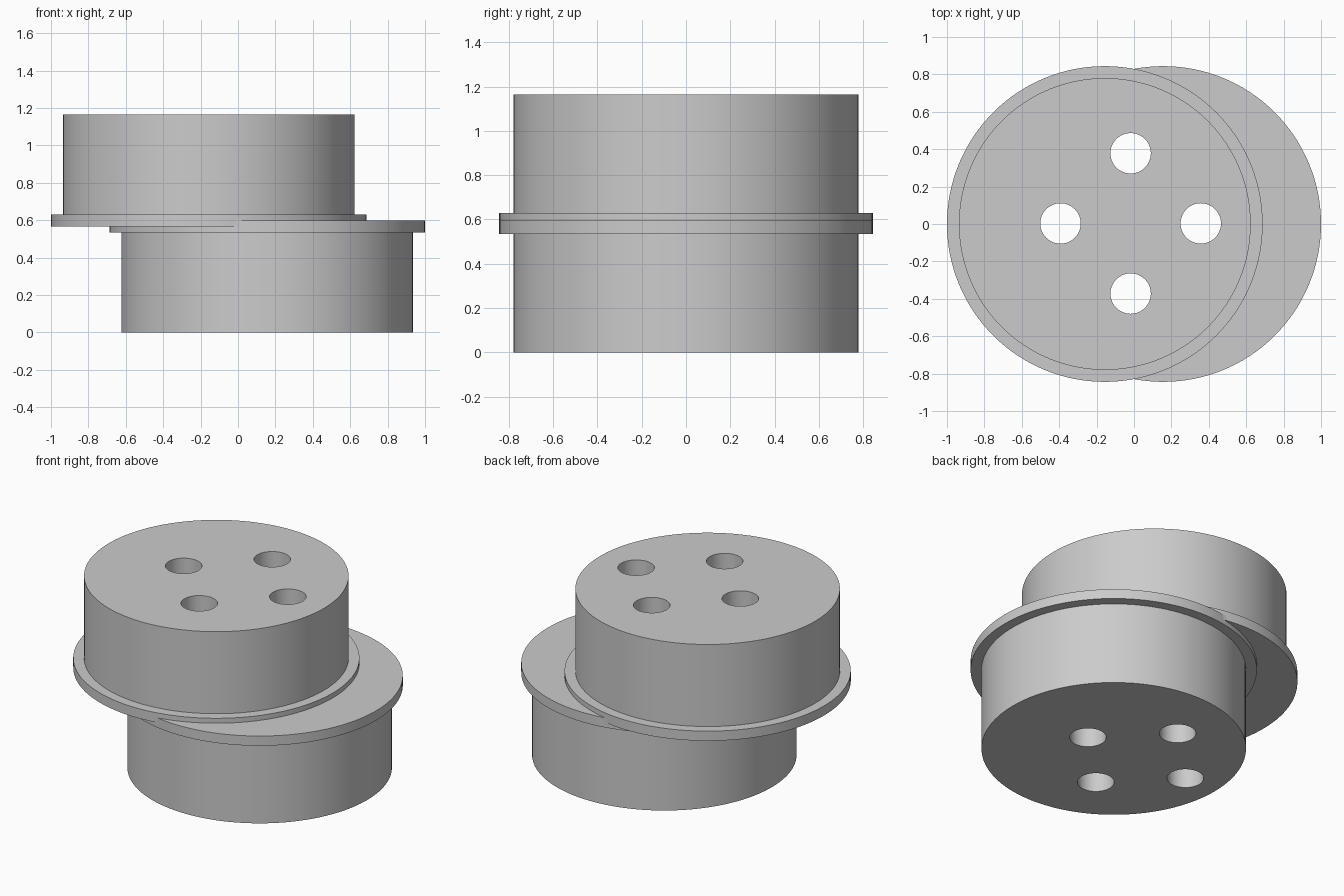
import bpy
import bmesh
from math import cos, sin, tau, radians

cube = bpy.data.objects.get("Cube")
if cube:
    bpy.data.objects.remove(cube, do_unlink=True)

grey = bpy.data.materials.new("plain grey")
grey.use_nodes = True
grey.diffuse_color = (0.6, 0.6, 0.6, 1)
grey.node_tree.nodes["Principled BSDF"].inputs["Base Color"].default_value = grey.diffuse_color


def lathe(name, x, y, profile, sides):
    """Closed solid turned from (radius, height) pairs listed bottom to top."""
    bm = bmesh.new()
    rings = [[bm.verts.new((x + r * cos(tau * i / sides), y + r * sin(tau * i / sides), z))
              for i in range(sides)] for r, z in profile]
    for low, high in zip(rings, rings[1:]):
        for i in range(sides):
            j = (i + 1) % sides
            bm.faces.new((low[i], low[j], high[j], high[i]))
    bm.faces.new(rings[0][::-1])
    bm.faces.new(rings[-1])
    mesh = bpy.data.meshes.new(name)
    bm.to_mesh(mesh)
    bm.free()
    mesh.materials.append(grey)
    obj = bpy.data.objects.new(name, mesh)
    bpy.context.collection.objects.link(obj)
    return obj


def combine(target, tool, operation):
    """Apply a boolean and discard the tool."""
    mod = target.modifiers.new(operation.lower(), "BOOLEAN")
    mod.operation, mod.object, mod.solver = operation, tool, "EXACT"
    bpy.context.view_layer.objects.active = target
    bpy.ops.object.modifier_apply(modifier=mod.name)
    bpy.data.objects.remove(tool, do_unlink=True)


OFFSET, DRUM, FLANGE, SIDES = 0.156, 0.78, 0.844, 128

# Two offset drums whose rims overlap at mid height
body = lathe("eccentric_drum", OFFSET, 0,
             [(DRUM, 0), (DRUM, 0.535), (FLANGE, 0.535), (FLANGE, 0.598)], SIDES)
upper = lathe("upper_drum", -OFFSET, 0,
              [(FLANGE, 0.567), (FLANGE, 0.63), (DRUM, 0.63), (DRUM, 1.164)], SIDES)
combine(body, upper, "UNION")

# Four bolt holes right through
for k in range(4):
    a = tau * k / 4
    hole = lathe("hole_cutter", -0.018 + 0.375 * cos(a), 0.003 + 0.375 * sin(a),
                 [(0.108, -0.1), (0.108, 1.3)], 48)
    combine(body, hole, "DIFFERENCE")

# Smooth walls, crisp rims
bpy.ops.object.select_all(action="DESELECT")
body.select_set(True)
bpy.context.view_layer.objects.active = body
bpy.ops.object.shade_smooth_by_angle(angle=radians(30))
